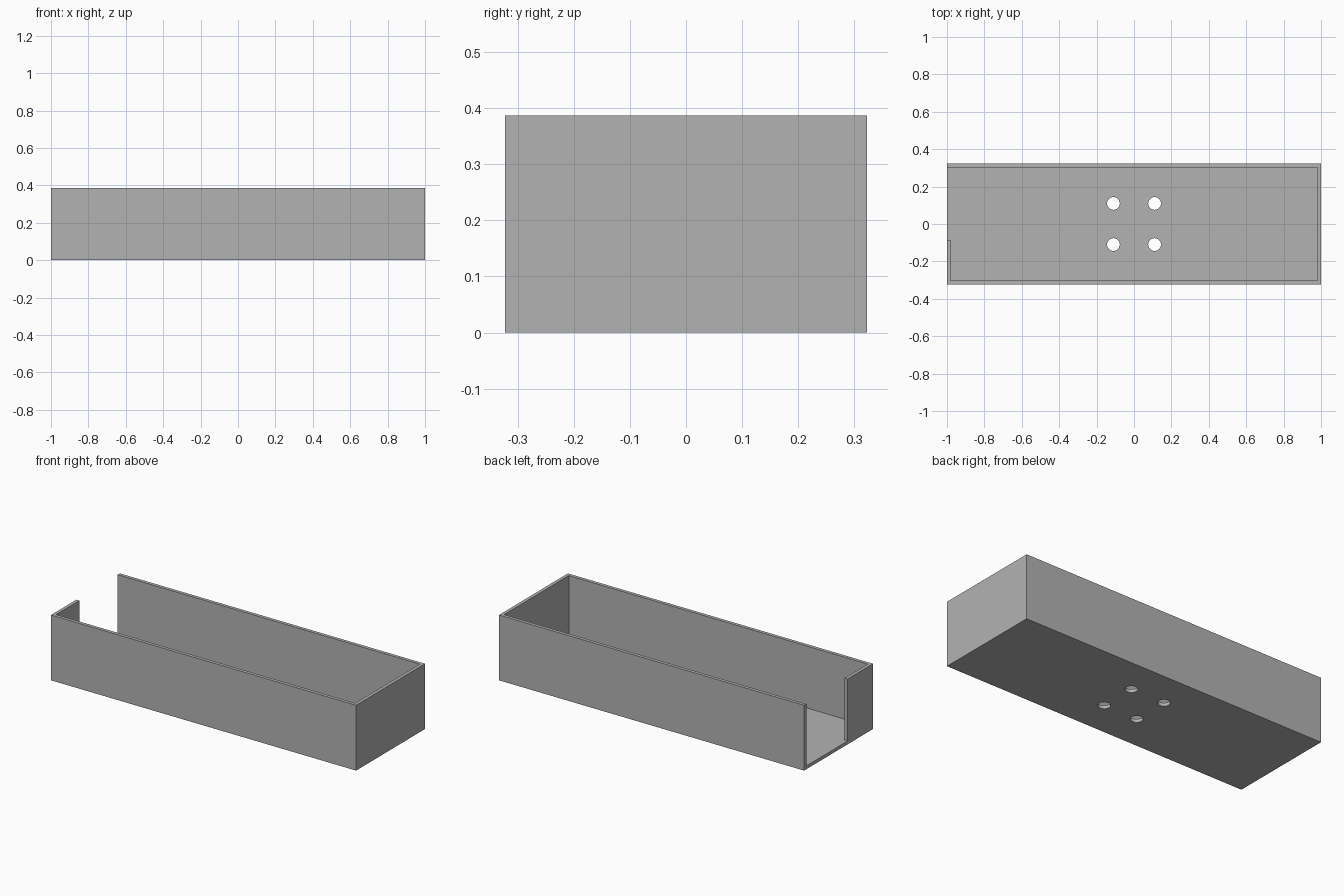
import bpy
import bmesh
from math import cos, sin, tau, radians

default_cube = bpy.data.objects.get("Cube")
if default_cube:
    bpy.data.objects.remove(default_cube, do_unlink=True)

LENGTH, DEPTH, HEIGHT = 2.0, 0.645, 0.387
WALL, FLOOR = 0.02, 0.02
HOLE_OFFSET, HOLE_RADIUS = 0.11, 0.034
DOOR_EDGE = -0.085

grey = bpy.data.materials.new("plain_grey")
grey.use_nodes = True
colour = (0.45, 0.45, 0.45, 1)
grey.diffuse_color = colour
grey.node_tree.nodes["Principled BSDF"].inputs["Base Color"].default_value = colour


def prisms(name, outlines, bottom, top):
    """One object made of vertical prisms, one per plan outline."""
    bm = bmesh.new()
    for outline in outlines:
        base = bm.faces.new([bm.verts.new((x, y, bottom)) for x, y in outline])
        walls = bmesh.ops.extrude_face_region(bm, geom=[base], use_keep_orig=True)
        verts = [v for v in walls["geom"] if isinstance(v, bmesh.types.BMVert)]
        bmesh.ops.translate(bm, verts=verts, vec=(0, 0, top - bottom))
    bmesh.ops.recalc_face_normals(bm, faces=bm.faces[:])
    mesh = bpy.data.meshes.new(name)
    bm.to_mesh(mesh)
    bm.free()
    mesh.materials.append(grey)
    obj = bpy.data.objects.new(name, mesh)
    bpy.context.collection.objects.link(obj)
    return obj


def circle(cx, cy, radius, sides=48):
    return [(cx + radius * cos(tau * i / sides), cy + radius * sin(tau * i / sides))
            for i in range(sides)]


# Solid outer block
hx, hy = LENGTH / 2, DEPTH / 2
ix, iy = hx - WALL, hy - WALL
tray = prisms("open_tray", [[(-hx, -hy), (hx, -hy), (hx, hy), (-hx, hy)]], 0, HEIGHT)

# Inner space, running out through the doorway in the right end
out = -hx - 0.1
cavity = prisms("cavity_cutter", [[(out, DOOR_EDGE), (-ix, DOOR_EDGE), (-ix, -iy),
                                   (ix, -iy), (ix, iy), (out, iy)]], FLOOR, HEIGHT + 0.1)

# Four mounting holes through the floor
holes = prisms("hole_cutter", [circle(sx * HOLE_OFFSET, sy * HOLE_OFFSET, HOLE_RADIUS)
                               for sx in (-1, 1) for sy in (-1, 1)], -0.1, FLOOR + 0.1)

# Cut the block, then discard the cutters
bpy.ops.object.select_all(action="DESELECT")
bpy.context.view_layer.objects.active = tray
tray.select_set(True)
for cutter in (cavity, holes):
    cutter.hide_render = True
    mod = tray.modifiers.new(cutter.name, "BOOLEAN")
    mod.operation, mod.solver, mod.object = "DIFFERENCE", "EXACT", cutter
    bpy.ops.object.modifier_apply(modifier=mod.name)
    bpy.data.objects.remove(cutter, do_unlink=True)

# Round hole walls, crisp edges elsewhere
bpy.ops.object.shade_smooth_by_angle(angle=radians(30))
